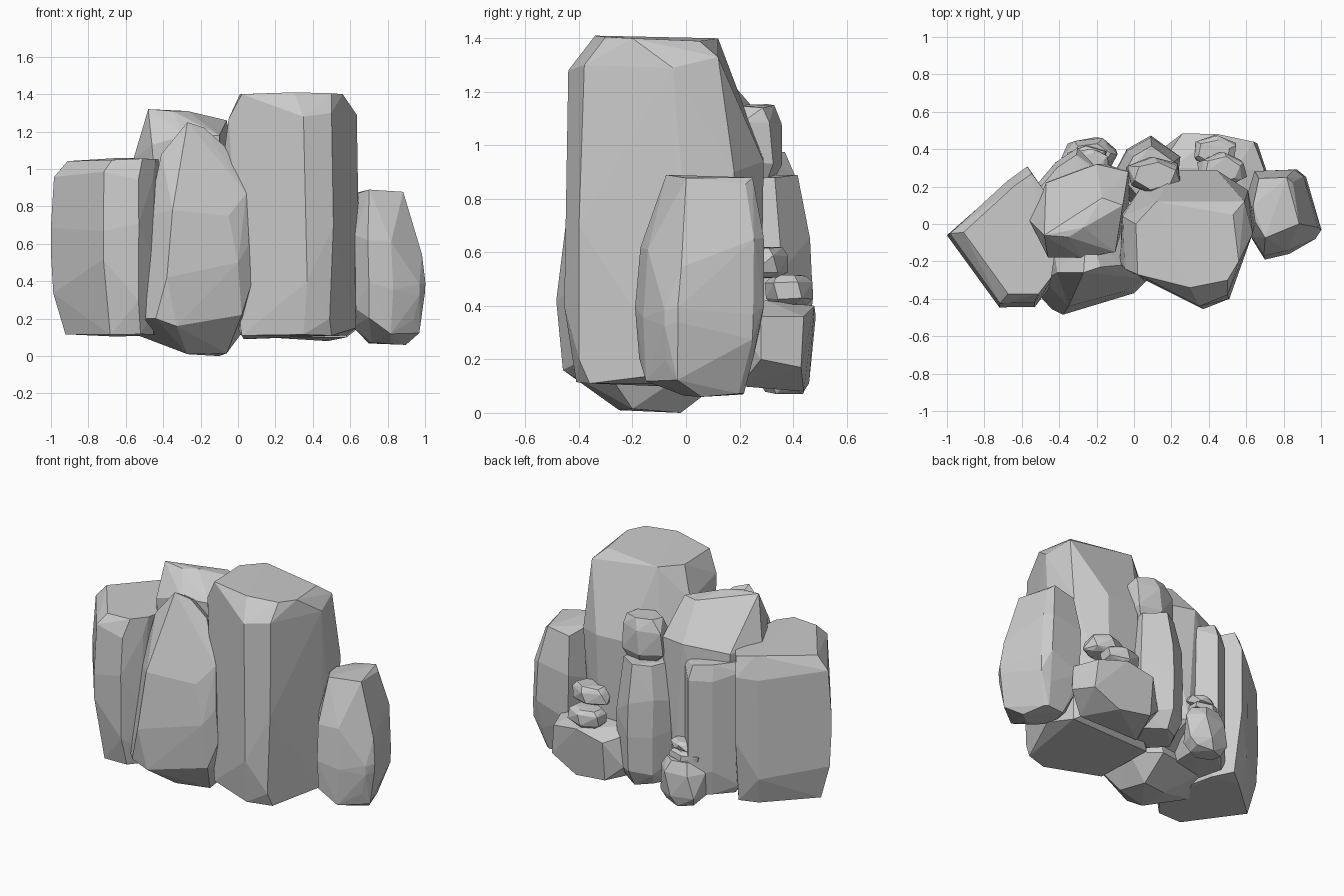
import bpy, bmesh, math, random
from mathutils import Vector

random.seed(11)


def hull(name, pts):
    """Faceted rock: the convex hull of a cloud of points."""
    bm = bmesh.new()
    for p in pts:
        bm.verts.new(p)
    res = bmesh.ops.convex_hull(bm, input=bm.verts[:])
    junk = {g for g in res["geom_interior"] + res["geom_unused"]
            if isinstance(g, bmesh.types.BMVert)}
    bmesh.ops.delete(bm, geom=list(junk), context='VERTS')
    bmesh.ops.dissolve_limit(bm, angle_limit=math.radians(3),
                             verts=bm.verts[:], edges=bm.edges[:])
    bmesh.ops.recalc_face_normals(bm, faces=bm.faces[:])
    me = bpy.data.meshes.new(name)
    bm.to_mesh(me)
    bm.free()
    ob = bpy.data.objects.new(name, me)
    bpy.context.collection.objects.link(ob)
    return ob


def rock(name, outline, levels, jit=0.012):
    """Outline in plan, repeated at levels (z, scale, shift x, shift y)."""
    cx = sum(p[0] for p in outline) / len(outline)
    cy = sum(p[1] for p in outline) / len(outline)
    pts = []
    for i, (z, s, dx, dy) in enumerate(levels):
        end = i in (0, len(levels) - 1)
        for j, (x, y) in enumerate(outline):
            # leave out some points in a staggered pattern for uneven facets
            if not end and (j * 2 + i * 3) % 5 == 0:
                continue
            k = s - random.uniform(0, jit)
            dz = random.uniform(-1, 1) * jit * (1 if end else 5)
            pts.append((cx + (x - cx) * k + dx, cy + (y - cy) * k + dy, z + dz))
    return hull(name, pts)


def stone(name, x0, x1, y0, y1, z0, z1, sides=6):
    """Small irregular stone filling a box."""
    c = Vector(((x0 + x1) / 2, (y0 + y1) / 2, (z0 + z1) / 2))
    pts = []
    for h, r in ((-1, .7), (-.6, 1), (.5, 1), (1, .72)):
        turn = random.uniform(0, .7)
        for i in range(sides):
            a = 2 * math.pi * i / sides + turn
            k = r * random.uniform(.95, 1.12)
            pts.append(c + Vector((math.cos(a) * k * (x1 - x0) / 2,
                                   math.sin(a) * k * (y1 - y0) / 2,
                                   h * random.uniform(.85, 1) * (z1 - z0) / 2)))
    return hull(name, pts)


# Left pillar
rock("left_pillar",
     [(-1, -.06), (-.72, -.445), (-.53, -.445), (-.45, -.34), (-.42, -.15),
      (-.48, .18), (-.57, .31), (-.68, .23)],
     [(.115, .86, .02, 0), (.28, .98, 0, 0), (.5, 1.005, 0, 0), (.72, 1.005, 0, 0),
      (.97, .97, 0, .01), (1.05, .86, .03, .02)])

# Bulging front boulder, its narrow top leaning to the front
hull("front_boulder",
     [(-.27, -.26, 1.25), (-.18, -.23, 1.22), (-.07, -.22, 1.12), (-.41, -.26, 1.08),
      (.045, -.29, .87), (-.48, -.3, .75), (-.35, -.44, .78), (-.05, -.36, .75),
      (-.38, -.485, .42), (0, -.37, .5), (.07, -.3, .38), (.06, -.31, .6),
      (-.49, -.4, .2), (-.44, -.455, .2), (-.33, -.46, .16), (.02, -.34, .22),
      (-.56, -.15, .12), (-.27, -.25, .01), (-.06, -.2, .015), (-.1, -.02, 0),
      (-.27, -.05, .01), (.04, 0, .15), (-.1, .15, .13), (-.45, .08, .15),
      (-.45, 0, .8), (-.05, 0, .9), (-.25, 0, 1.1)])

# Ridged boulder behind it
hull("ridge_boulder",
     [(-.48, -.06, 1.32), (-.35, -.07, 1.31), (-.27, -.02, 1.31), (-.17, .14, 1.27),
      (-.06, .1, 1.26), (-.1, -.15, 1.18), (-.28, -.18, 1.18), (-.46, -.18, 1.13),
      (-.56, .02, 1.05), (-.47, .22, 1.03), (-.2, .32, 1.06), (-.03, .28, 1.05),
      (-.55, 0, .3), (-.45, .25, .3), (-.15, .32, .3), (0, .2, .3),
      (-.4, .0, .15), (-.1, .1, .15), (-.4, -.15, .3), (-.1, -.15, .3)])

# Tall main pillar: broad flat facets, back sloping in towards the top
hull("tall_pillar",
     [(.02, -.27, 1.4), (.3, -.34, 1.41), (.5, -.3, 1.405), (.56, -.2, 1.4),
      (.59, .12, 1.33), (.53, .05, 1.39), (.12, .12, 1.4), (.01, .0, 1.4),
      (-.05, -.24, 1.27), (.35, -.44, 1.28), (.5, -.38, 1.3), (.635, -.05, 1.29),
      (-.06, .04, 1.2), (-.075, -.2, 1.08), (-.065, .05, 1.05), (.36, -.45, .78),
      (.645, 0, .7), (.61, .18, .9), (.44, .29, .94), (.22, .29, .95), (.04, .2, .95),
      (.0, -.27, .5), (.37, -.455, .4), (.51, -.4, .7), (.49, -.4, .2),
      (.02, -.27, .11), (.35, -.41, .115), (.5, -.36, .11), (.63, -.04, .15),
      (.58, .14, .11), (.42, .28, .2), (.2, .28, .2), (.03, .15, .09), (-.03, -.05, .2)])

# Right boulder
rock("right_boulder",
     [(.6, .12), (.63, -.08), (.7, -.19), (.83, -.16), (.97, -.08), (1, -.03),
      (.92, .25), (.87, .29), (.65, .28)],
     [(.07, .5, .0, .05), (.16, .9, -.01, -.01), (.3, 1.0, 0, 0), (.42, 1.01, 0, 0),
      (.6, .97, -.01, .01), (.83, .68, -.03, .04), (.865, .42, -.08, .02)])

# Columns and low block at the back
rock("back_left_column",
     [(-.53, .2), (-.48, .02), (-.2, .05), (-.18, .28), (-.3, .41), (-.42, .33)],
     [(.13, .82, 0, 0), (.25, 1, 0, 0), (.9, 1, 0, 0), (.98, .85, 0, -.01)])
rock("back_centre_column",
     [(-.12, .25), (0, .1), (.22, .15), (.25, .36), (.09, .475), (-.04, .4)],
     [(.12, .75, 0, -.02), (.25, .95, 0, 0), (.48, 1, 0, 0), (.65, 1, 0, -.01),
      (.88, .75, .01, -.01)])
hull("back_right_block",
     [(.16, .41, .2), (.26, .485, .36), (.26, .46, .11), (.45, .48, .4), (.48, .44, .08),
      (.64, .44, .36), (.66, .43, .17), (.71, .28, .2), (.7, .28, .36), (.55, .3, .42),
      (.2, .4, .38), (.2, .3, .42), (.58, .2, .1), (.15, .2, .1), (.15, .2, .4),
      (.6, .15, .4)])

# Small stones resting between the big rocks
for n, box in enumerate([
        (-.04, .26, .16, .36, .87, 1.16),
        (-.38, -.09, .27, .46, .07, .36),
        (-.36, -.14, .27, .42, .34, .41),
        (-.32, -.14, .25, .4, .4, .46),
        (.31, .55, .3, .47, .4, .52),
        (.34, .6, .2, .38, .5, .62)]):
    stone("small_stone_%d" % (n + 1), *box)
